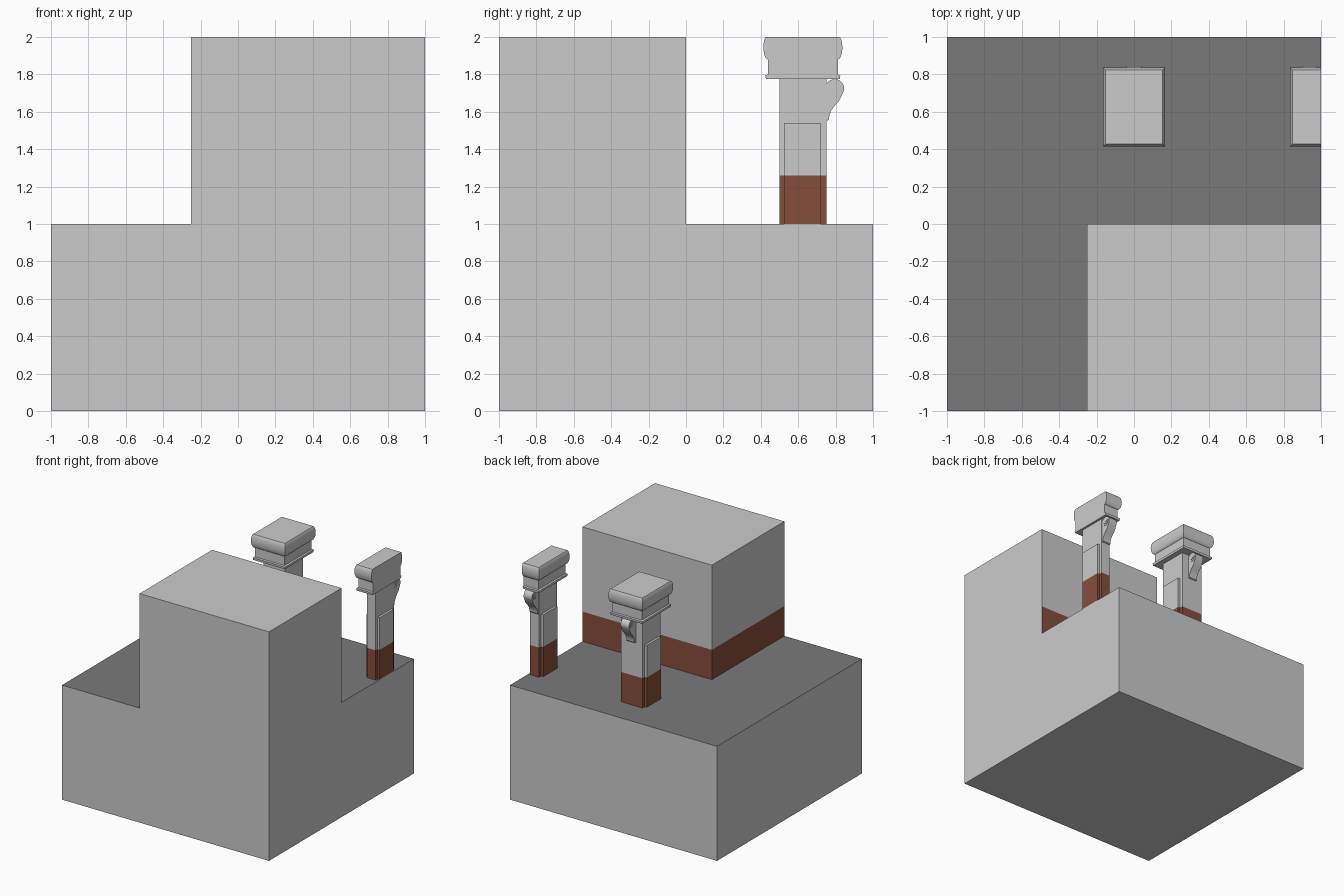
import bpy, bmesh, math

if "Cube" in bpy.data.objects:
    bpy.data.objects.remove(bpy.data.objects["Cube"])


def material(name, color):
    m = bpy.data.materials.new(name)
    m.diffuse_color = (*color, 1)
    m.use_nodes = True
    m.node_tree.nodes["Principled BSDF"].inputs["Base Color"].default_value = m.diffuse_color
    return m


GREY = material("grey_plaster", (0.8, 0.8, 0.8))
BROWN = material("brown_band", (0.24, 0.075, 0.045))
DARK = material("dark_floor", (0.195, 0.195, 0.195))
BAND = 1.26


def finish(name, bm, smooth=False):
    bmesh.ops.remove_doubles(bm, verts=bm.verts, dist=1e-5)
    bmesh.ops.recalc_face_normals(bm, faces=bm.faces)
    me = bpy.data.meshes.new(name)
    bm.to_mesh(me)
    bm.free()
    for m in (GREY, BROWN, DARK):
        me.materials.append(m)
    ob = bpy.data.objects.new(name, me)
    bpy.context.collection.objects.link(ob)
    if smooth:
        bpy.ops.object.select_all(action='DESELECT')
        ob.select_set(True)
        bpy.context.view_layer.objects.active = ob
        bpy.ops.object.shade_smooth_by_angle(angle=math.radians(35))
    return ob


def poly(bm, pts, mat=0):
    f = bm.faces.new([bm.verts.new(p) for p in pts])
    f.material_index = mat


def loft(bm, rings, mats=()):
    """Stack of rectangles (x0, x1, y0, y1, z), capped at both ends."""
    loops = [[bm.verts.new(p) for p in
              ((a, c, z), (b, c, z), (b, d, z), (a, d, z))] for a, b, c, d, z in rings]
    for i in range(len(loops) - 1):
        lo, hi = loops[i], loops[i + 1]
        for k in range(4):
            n = (k + 1) % 4
            f = bm.faces.new((lo[k], lo[n], hi[n], hi[k]))
            f.material_index = mats[i] if i < len(mats) else 0
    bm.faces.new(loops[0][::-1])
    bm.faces.new(loops[-1])


# ground block with the tall corner block, built as one closed shell
E = -0.25
bm = bmesh.new()
step_x = [(-1, 0), (1, 0), (1, 2), (E, 2), (E, 1), (-1, 1)]
step_y = [(-1, 0), (1, 0), (1, 1), (0, 1), (0, 2), (-1, 2)]
floor = [(-1, -1), (E, -1), (E, 0), (1, 0), (1, 1), (-1, 1)]
square = [(-1, -1), (1, -1), (1, 1), (-1, 1)]
poly(bm, [(x, -1, z) for x, z in step_x])
poly(bm, [(1, y, z) for y, z in step_y])
poly(bm, [(x, y, 1) for x, y in floor], 2)
poly(bm, [(x, y, 0) for x, y in square])
poly(bm, [(x, 1, z) for x, z in ((-1, 0), (1, 0), (1, 1), (-1, 1))])
poly(bm, [(-1, y, z) for y, z in ((-1, 0), (1, 0), (1, 1), (-1, 1))])
poly(bm, [(E, -1, 2), (1, -1, 2), (1, 0, 2), (E, 0, 2)])
for z0, z1, mat in ((1, BAND, 1), (BAND, 2, 0)):
    poly(bm, [(E, 0, z0), (1, 0, z0), (1, 0, z1), (E, 0, z1)], mat)
    poly(bm, [(E, -1, z0), (E, 0, z0), (E, 0, z1), (E, -1, z1)], mat)
finish("building_blocks", bm)


def pillar(name, x0, x1):
    cx = (x0 + x1) / 2

    # shaft with thin side panels up to mid height
    bm = bmesh.new()
    a, b = x0 + 0.02, x1 - 0.02
    loft(bm, [(a, b, 0.5, 0.75, z) for z in (1, BAND, 1.78)], (1, 0))
    finish(name + "_shaft", bm)
    for side, p, q in (("left", x0, a), ("right", b, x1)):
        bm = bmesh.new()
        loft(bm, [(p, q, 0.525, 0.72, z) for z in (1, BAND, 1.54)], (1, 0))
        finish(name + "_panel_" + side, bm)

    # capital: lower moulding, neck and rounded top, trimmed flush at x = 1
    prof = [(1.775, 0.073), (1.795, 0.075), (1.80, 0.062), (1.88, 0.062)]
    for i in range(8):
        t = math.radians(-65 + i * 120 / 7)
        prof.append((1.943 + 0.057 * math.sin(t) / math.sin(math.radians(65))
                     + 0.002 * i / 7, 0.062 + 0.024 * math.cos(t)))
    prof.append((2.0, 0.073))
    bm = bmesh.new()
    loft(bm, [(x0 - g + 0.045, min(x1 + g - 0.045, 1), 0.5 - g, 0.75 + g, z)
              for z, g in prof])
    finish(name + "_capital", bm, True)

    # scroll bracket on the back face
    pts = [(0.75, 1.73)]
    for i in range(15):
        t = math.radians(165 - i * 14)
        pts.append((0.795 + 0.05 * math.cos(t), 1.725 + 0.05 * math.sin(t)))
    pts += [(0.818, 1.657), (0.797, 1.635), (0.778, 1.61), (0.767, 1.585),
            (0.764, 1.56), (0.757, 1.553), (0.75, 1.556)]
    bm = bmesh.new()
    poly(bm, [(cx - 0.04, y, z) for y, z in pts])
    r = bmesh.ops.extrude_face_region(bm, geom=bm.faces[:])
    bmesh.ops.translate(bm, vec=(0.08, 0, 0),
                        verts=[v for v in r["geom"] if isinstance(v, bmesh.types.BMVert)])
    finish(name + "_bracket", bm, True)

    # raised scroll eyes on both sides of the bracket
    for label, rad, wide in (("ring", 0.034, 0.086), ("eye", 0.017, 0.094)):
        bpy.ops.mesh.primitive_cylinder_add(vertices=24, radius=rad, depth=wide,
                                            location=(cx, 0.795, 1.725),
                                            rotation=(0, math.pi / 2, 0))
        bpy.context.object.name = name + "_scroll_" + label
        bpy.ops.object.shade_smooth_by_angle(angle=math.radians(35))


pillar("middle_pillar", -0.125, 0.125)
pillar("edge_pillar", 0.875, 1.0)
